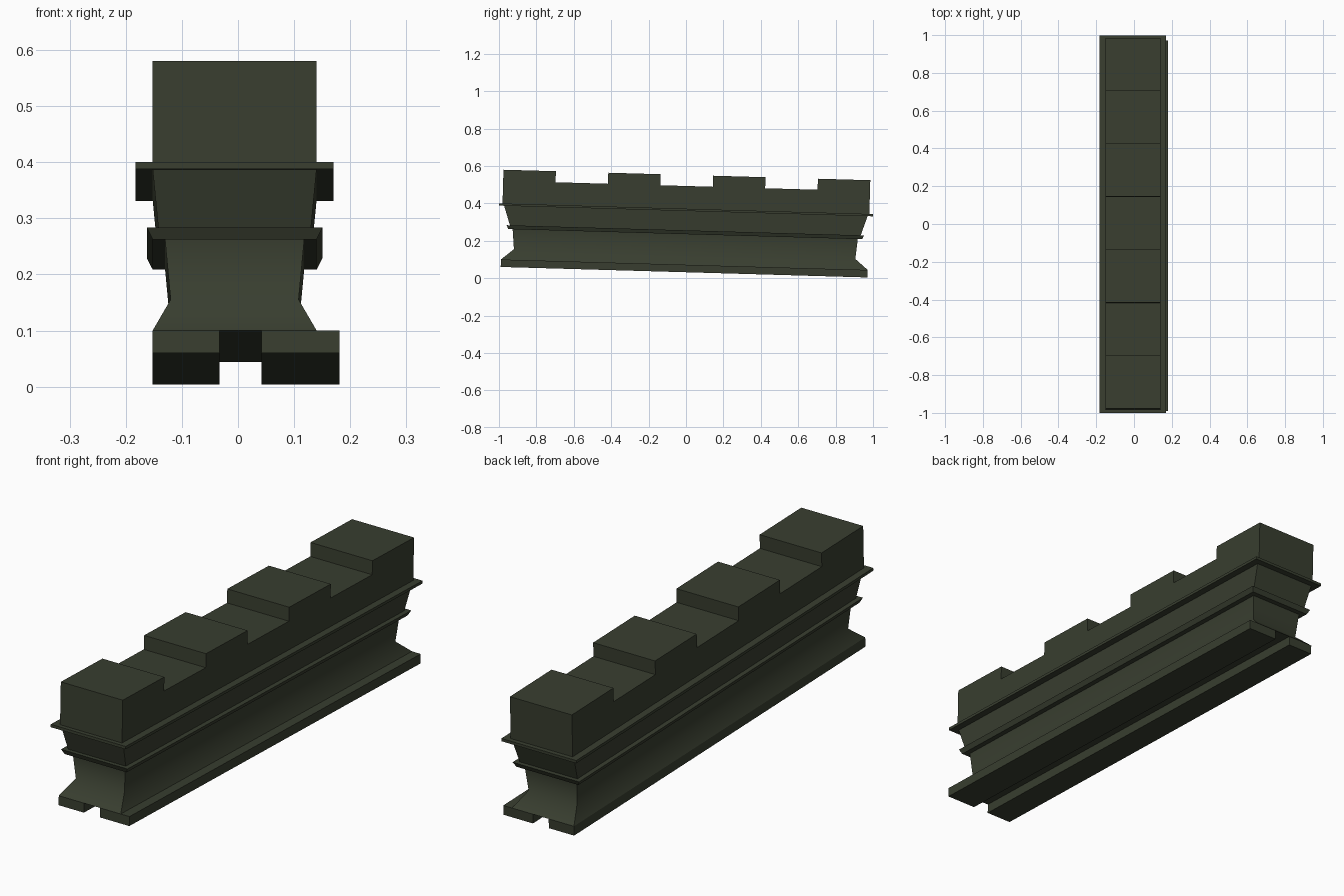
import bpy, math
from mathutils import Matrix

if "Cube" in bpy.data.objects:
    bpy.data.objects.remove(bpy.data.objects["Cube"])

TILT = Matrix.Rotation(-0.0286, 4, 'X')     # whole model leans down towards the back
CX, CY = -0.006, -0.011                      # centre line of the masonry

mat = bpy.data.materials.new("dark olive stone")
mat.diffuse_color = (0.040, 0.048, 0.029, 1)
mat.use_nodes = True
mat.node_tree.nodes["Principled BSDF"].inputs["Base Color"].default_value = mat.diffuse_color


def make(name, verts, faces, smooth=False):
    me = bpy.data.meshes.new(name)
    me.from_pydata([TILT @ Matrix.Translation(v).translation for v in verts], [], faces)
    me.materials.append(mat)
    ob = bpy.data.objects.new(name, me)
    bpy.context.collection.objects.link(ob)
    if smooth:
        bpy.ops.object.select_all(action='DESELECT')
        ob.select_set(True)
        bpy.context.view_layer.objects.active = ob
        bpy.ops.object.shade_smooth_by_angle(angle=math.radians(60))
    return ob


def loft(name, rings, smooth=False, cx=CX, cy=CY):
    """Stack of rectangles given as (half width, half length, height)."""
    verts, faces = [], [(3, 2, 1, 0)]
    for hx, hy, z in rings:
        verts += [(cx + sx * hx, cy + sy * hy, z)
                  for sx, sy in ((-1, -1), (1, -1), (1, 1), (-1, 1))]
    for r in range(len(rings) - 1):
        a = 4 * r
        for i in range(4):
            j = (i + 1) % 4
            faces.append((a + i, a + j, a + 4 + j, a + 4 + i))
    n = len(verts)
    faces.append((n - 4, n - 3, n - 2, n - 1))
    return make(name, verts, faces, smooth)


# Two base planks with an open slot between them
for name, x0, x1 in (("left_base_plank", -0.152, -0.033), ("right_base_plank", 0.042, 0.181)):
    h = (x1 - x0) / 2
    loft(name, [(h, 0.981, 0.032), (h, 0.981, 0.072)], cx=(x0 + x1) / 2)

# Flared neck, softly shaded
loft("neck", [(0.146, 0.981, 0.072), (0.114, 0.913, 0.129), (0.124, 0.923, 0.2355)], smooth=True)

# Lower moulding, flared collar and upper moulding
loft("lower_moulding", [(0.146, 0.946, 0.2355), (0.1565, 0.956, 0.256)])
loft("collar", [(0.136, 0.938, 0.256), (0.146, 0.972, 0.3595)])
loft("upper_moulding", [(0.1765, 1.0, 0.3595), (0.1765, 1.0, 0.3715)])

# Crenellated parapet: side profile with four merlons, extruded across
half, floor, top, bottom = 0.981, 0.493, 0.552, 0.3715
step = 2 * half / 7
profile = [(CY + half, bottom), (CY - half, bottom)]
for i in range(7):
    z = floor if i % 2 else top
    y = CY - half + i * step
    profile += [(y, z), (y + step, z)]
n = len(profile)
verts = [(CX + s * 0.146, y, z) for s in (-1, 1) for y, z in profile]
faces = [tuple(range(n)), tuple(reversed(range(n, 2 * n)))]
faces += [(i, i + n, (i + 1) % n + n, (i + 1) % n) for i in range(n)]
parapet = make("parapet", verts, faces)

# Consistent outward normals
import bmesh
for ob in bpy.data.objects:
    bm = bmesh.new()
    bm.from_mesh(ob.data)
    bmesh.ops.recalc_face_normals(bm, faces=bm.faces)
    bm.to_mesh(ob.data)
    bm.free()
